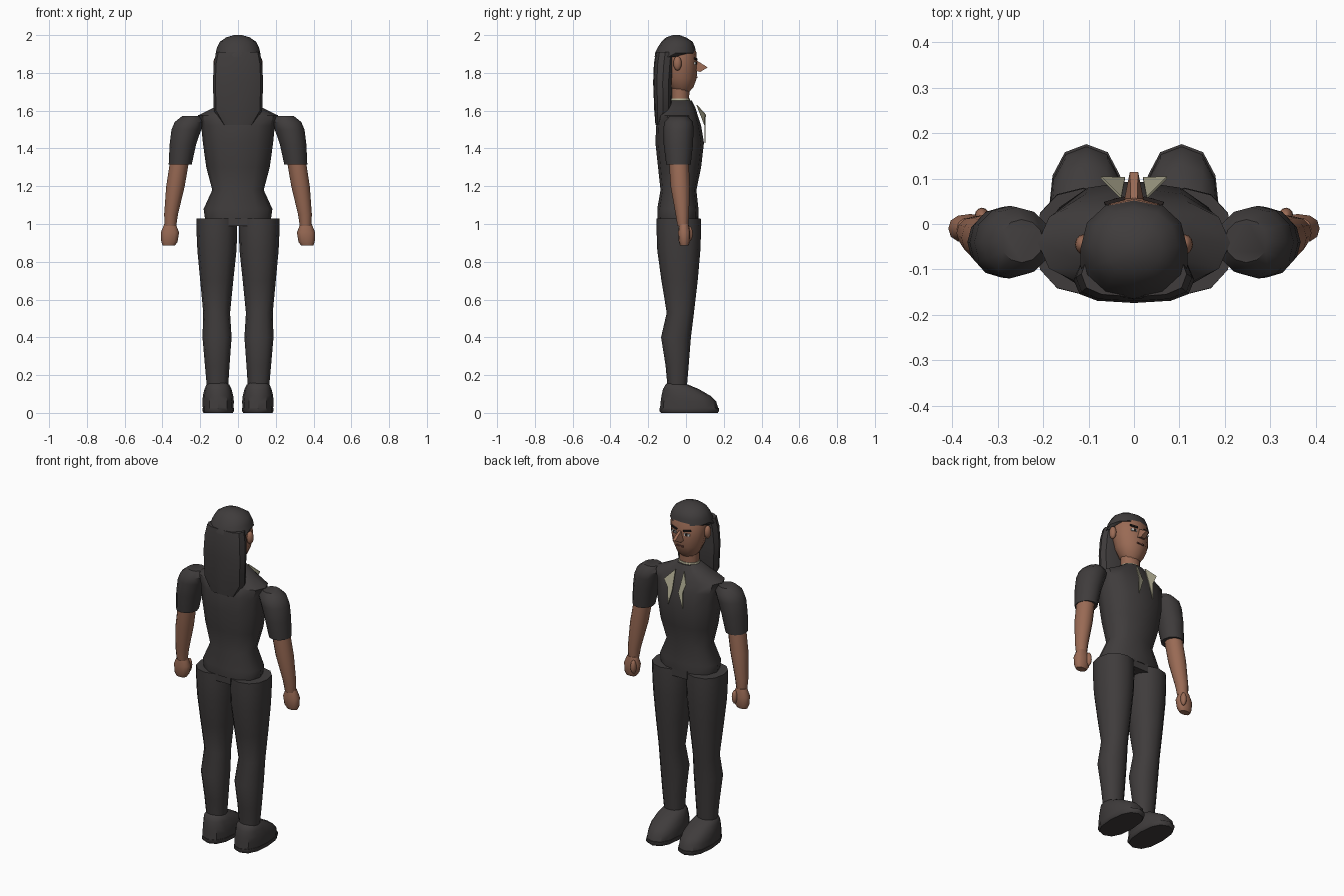
import bpy, bmesh, math
from mathutils import Matrix, Vector

cube = bpy.data.objects.get("Cube")
if cube:
    bpy.data.objects.remove(cube, do_unlink=True)


def material(name, color):
    m = bpy.data.materials.new(name)
    m.use_nodes = True
    m.diffuse_color = (*color, 1)
    m.node_tree.nodes["Principled BSDF"].inputs["Base Color"].default_value = (*color, 1)
    return m


CLOTH = material("charcoal", (0.050, 0.045, 0.045))
SKIN = material("brown skin", (0.32, 0.145, 0.09))
SHIRT = material("beige shirt", (0.42, 0.40, 0.28))
WHITE = material("eye white", (0.6, 0.6, 0.58))
DARK = material("dark detail", (0.02, 0.015, 0.014))
LIP = material("lip brown", (0.16, 0.06, 0.045))


def finish(bm, name, mat, angle=40):
    bmesh.ops.recalc_face_normals(bm, faces=bm.faces)
    mesh = bpy.data.meshes.new(name)
    bm.to_mesh(mesh)
    bm.free()
    mesh.materials.append(mat)
    ob = bpy.data.objects.new(name, mesh)
    bpy.context.collection.objects.link(ob)
    bpy.ops.object.select_all(action='DESELECT')
    ob.select_set(True)
    bpy.context.view_layer.objects.active = ob
    bpy.ops.object.shade_smooth_by_angle(angle=math.radians(angle))
    return ob


def loft(name, mat, rings, side=1, power=2.0, n=12):
    """Skin rings given as (z, x min, x max, y min, y max)."""
    bm = bmesh.new()
    loops = []
    for z, x0, x1, y0, y1 in rings:
        loop = []
        for i in range(n):
            a = math.tau * i / n
            c, s = math.cos(a), math.sin(a)
            u = math.copysign(abs(c) ** (2 / power), c)
            v = math.copysign(abs(s) ** (2 / power), s)
            x = (x0 + x1) / 2 + u * (x1 - x0) / 2
            y = (y0 + y1) / 2 + v * (y1 - y0) / 2
            loop.append(bm.verts.new((side * x, y, z)))
        loops.append(loop)
    for a, b in zip(loops, loops[1:]):
        for i in range(n):
            j = (i + 1) % n
            bm.faces.new((a[i], a[j], b[j], b[i]))
    bm.faces.new(loops[0])
    bm.faces.new(loops[-1])
    return finish(bm, name, mat)


def centred(name, mat, rings, **kw):
    """Loft symmetric about x = 0, rings as (z, half width, y min, y max)."""
    return loft(name, mat, [(z, -w, w, a, b) for z, w, a, b in rings], **kw)


def blob(name, mat, loc, size, turn=0):
    bm = bmesh.new()
    m = Matrix.Translation(loc) @ Matrix.Rotation(turn, 4, 'Z') @ Matrix.Diagonal((*size, 1))
    bmesh.ops.create_uvsphere(bm, u_segments=12, v_segments=8, radius=1, matrix=m)
    return finish(bm, name, mat)


def plate(name, mat, loc, size, turn=0, tilt=0):
    bm = bmesh.new()
    m = (Matrix.Translation(loc) @ Matrix.Rotation(turn, 4, 'Z')
         @ Matrix.Rotation(tilt, 4, 'Y') @ Matrix.Diagonal((*size, 1)))
    bmesh.ops.create_cube(bm, size=1, matrix=m)
    return finish(bm, name, mat)


def hull(name, mat, points):
    bm = bmesh.new()
    for p in points:
        bm.verts.new(p)
    bmesh.ops.convex_hull(bm, input=bm.verts)
    return finish(bm, name, mat, 30)


# Torso with waist, chest and sloping shoulders
centred("torso", CLOTH, [
    (1.03, .175, -.15, .065), (1.08, .182, -.152, .066), (1.18, .136, -.135, .055),
    (1.30, .168, -.148, .08), (1.43, .186, -.162, .095), (1.52, .195, -.158, .08),
    (1.575, .212, -.145, .062), (1.615, .13, -.12, .05), (1.655, .066, -.08, .03)], power=2.3)
plate("crotch_panel", CLOTH, (0, -.04, 1.015), (.1, .2, .05))

# Neck, collar and head
centred("neck", SKIN, [(1.62, .056, -.08, .015), (1.76, .058, -.08, .02)])
centred("collar", SHIRT, [(1.645, .066, -.085, .025), (1.664, .061, -.082, .02)])
centred("head", SKIN, [
    (1.70, .045, -.06, .018), (1.725, .068, -.09, .04), (1.77, .088, -.11, .056),
    (1.83, .101, -.12, .06), (1.91, .104, -.125, .055), (1.95, .08, -.11, .035)])

# Long hair: cap over the skull and a sheet down the back
centred("hair_cap", CLOTH, [
    (1.885, .118, -.166, -.02), (1.905, .118, -.164, .054), (1.935, .111, -.15, .048),
    (1.965, .096, -.13, .035), (1.988, .062, -.105, 0), (2.0, .02, -.07, -.035)], power=2.2)
centred("hair_back", CLOTH, [
    (1.525, .08, -.162, -.10), (1.60, .128, -.168, -.075), (1.75, .133, -.174, -.073),
    (1.85, .128, -.17, -.065), (1.91, .116, -.16, -.06)], power=2.8)

# Nose and mouth
hull("nose", SKIN, [
    (-.007, .05, 1.87), (.007, .05, 1.87), (-.022, .05, 1.812), (.022, .05, 1.812),
    (-.009, .115, 1.829), (.009, .115, 1.829), (-.016, .075, 1.805), (.016, .075, 1.805)])
plate("mouth", LIP, (0, .0565, 1.776), (.044, .007, .008))

for side, label in ((1, "left_"), (-1, "right_")):
    # Facial features
    blob(label + "ear", SKIN, (side * .112, -.045, 1.85), (.018, .022, .038))
    turn = -side * .27
    plate(label + "eye", WHITE, (side * .042, .051, 1.85), (.034, .007, .013), turn)
    plate(label + "pupil", DARK, (side * .040, .0525, 1.85), (.012, .008, .013), turn)
    plate(label + "eyebrow", DARK, (side * .043, .051, 1.874), (.045, .008, .009),
          turn, -side * .12)

    # Pointed lapel standing off the chest
    lapel = [(.028, .055, 1.63), (.073, .10, 1.58), (.05, .097, 1.53),
             (.048, .098, 1.43), (.02, .098, 1.52)]
    bm = bmesh.new()
    front = [bm.verts.new((side * x, y, z)) for x, y, z in lapel]
    face = bm.faces.new(front)
    shell = bmesh.ops.extrude_face_region(bm, geom=[face])["geom"]
    moved = [v for v in shell if isinstance(v, bmesh.types.BMVert)]
    bmesh.ops.translate(bm, verts=moved, vec=Vector((0, .005, 0)))
    finish(bm, label + "lapel", SHIRT, 30)

    # Arm: short sleeve, forearm, hand and thumb
    loft(label + "sleeve", CLOTH, [
        (1.315, .245, .367, -.105, .025), (1.42, .222, .362, -.118, .037),
        (1.50, .195, .352, -.12, .04), (1.54, .182, .335, -.115, .037),
        (1.572, .20, .295, -.085, .01)], side)
    loft(label + "forearm", SKIN, [
        (.99, .327, .388, -.045, .012), (1.05, .318, .391, -.055, .016),
        (1.20, .282, .38, -.082, .02), (1.33, .26, .36, -.09, .015)], side)
    loft(label + "hand", SKIN, [
        (.885, .335, .398, -.03, .012), (.905, .32, .406, -.038, .02),
        (.955, .312, .409, -.042, .022), (1.0, .33, .39, -.036, .014)], side, 2.4)
    blob(label + "thumb", SKIN, (side * .335, .018, .948), (.016, .018, .04))

    # Leg
    loft(label + "leg", CLOTH, [
        (.14, .052, .165, -.098, .005), (.25, .045, .175, -.108, .014),
        (.40, .034, .188, -.132, .026), (.53, .042, .184, -.102, .042),
        (.70, .025, .20, -.13, .062), (.86, .008, .215, -.152, .076),
        (.97, .004, .22, -.156, .08), (1.028, .006, .22, -.155, .078)], side, 2.2)

    # Shoe and sole
    loft(label + "shoe", CLOTH, [
        (.02, .024, .186, -.138, .172), (.06, .022, .188, -.134, .16),
        (.09, .025, .186, -.13, .13), (.125, .034, .178, -.122, .07),
        (.148, .045, .168, -.11, .015), (.16, .06, .152, -.095, -.015)], side, 2.4)
    loft(label + "sole", CLOTH, [
        (0, .028, .182, -.133, .168), (.01, .021, .189, -.14, .176),
        (.026, .021, .189, -.14, .176)], side, 2.4)
